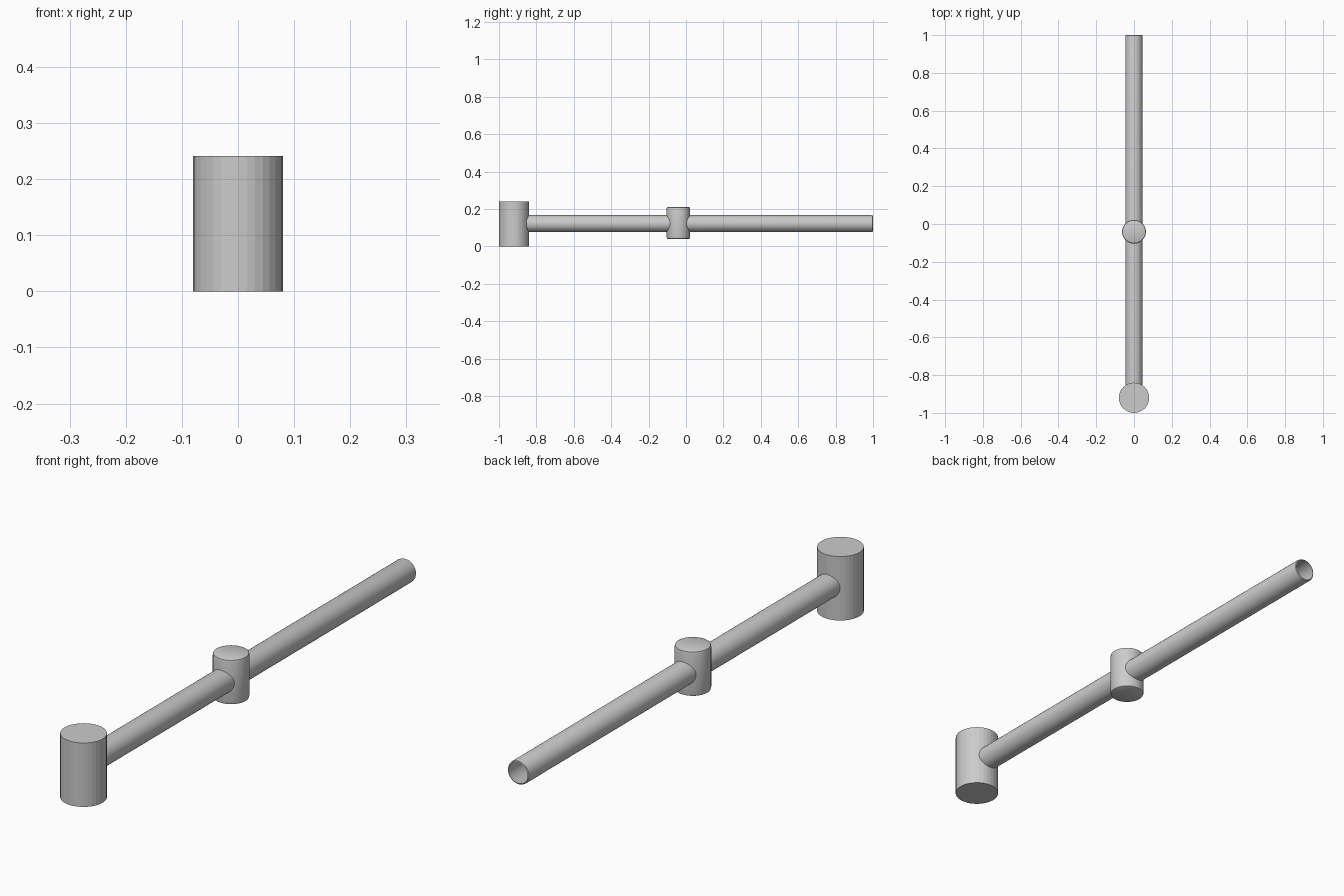
import bpy
import bmesh
import math
from mathutils import Matrix

if "Cube" in bpy.data.objects:
    bpy.data.objects.remove(bpy.data.objects["Cube"])

SIDES = 32
AXIS_Z = 0.122


def lathe(name, profile, matrix, caps=True, smooth=False):
    """Turn (radius, height) rings around local z into a mesh part."""
    bm = bmesh.new()
    rings = []
    for r, h in profile:
        rings.append([bm.verts.new((r * math.cos(2 * math.pi * i / SIDES),
                                    r * math.sin(2 * math.pi * i / SIDES), h))
                      for i in range(SIDES)])
    for low, high in zip(rings, rings[1:]):
        for i in range(SIDES):
            j = (i + 1) % SIDES
            bm.faces.new((low[i], low[j], high[j], high[i]))
    if caps:
        bm.faces.new(rings[0][::-1])
        bm.faces.new(rings[-1])
    bm.transform(matrix)
    mesh = bpy.data.meshes.new(name)
    bm.to_mesh(mesh)
    bm.free()
    obj = bpy.data.objects.new(name, mesh)
    bpy.context.collection.objects.link(obj)
    if smooth:
        bpy.ops.object.select_all(action='DESELECT')
        obj.select_set(True)
        bpy.context.view_layer.objects.active = obj
        bpy.ops.object.shade_smooth_by_angle(angle=math.radians(30))
    return obj


# Large plain end cylinder
lathe("end_cylinder", [(0.08, 0), (0.08, 0.241)],
      Matrix.Translation((0, -0.92, 0)))

# Chamfered collar around the middle of the tube
lathe("middle_collar",
      [(0.055, 0.04), (0.061, 0.043), (0.063, 0.051),
       (0.063, 0.2), (0.061, 0.208), (0.055, 0.211)],
      Matrix.Translation((0, -0.041, 0)), smooth=True)

# Long thin-walled tube along y, open at the far end with a rounded lip
to_y = Matrix.Translation((0, 0, AXIS_Z)) @ Matrix.Rotation(-math.pi / 2, 4, 'X')
lathe("long_tube",
      [(0.045, -0.92), (0.045, 0.992), (0.0435, 0.998), (0.040, 1.0)],
      to_y, caps=False, smooth=True)
